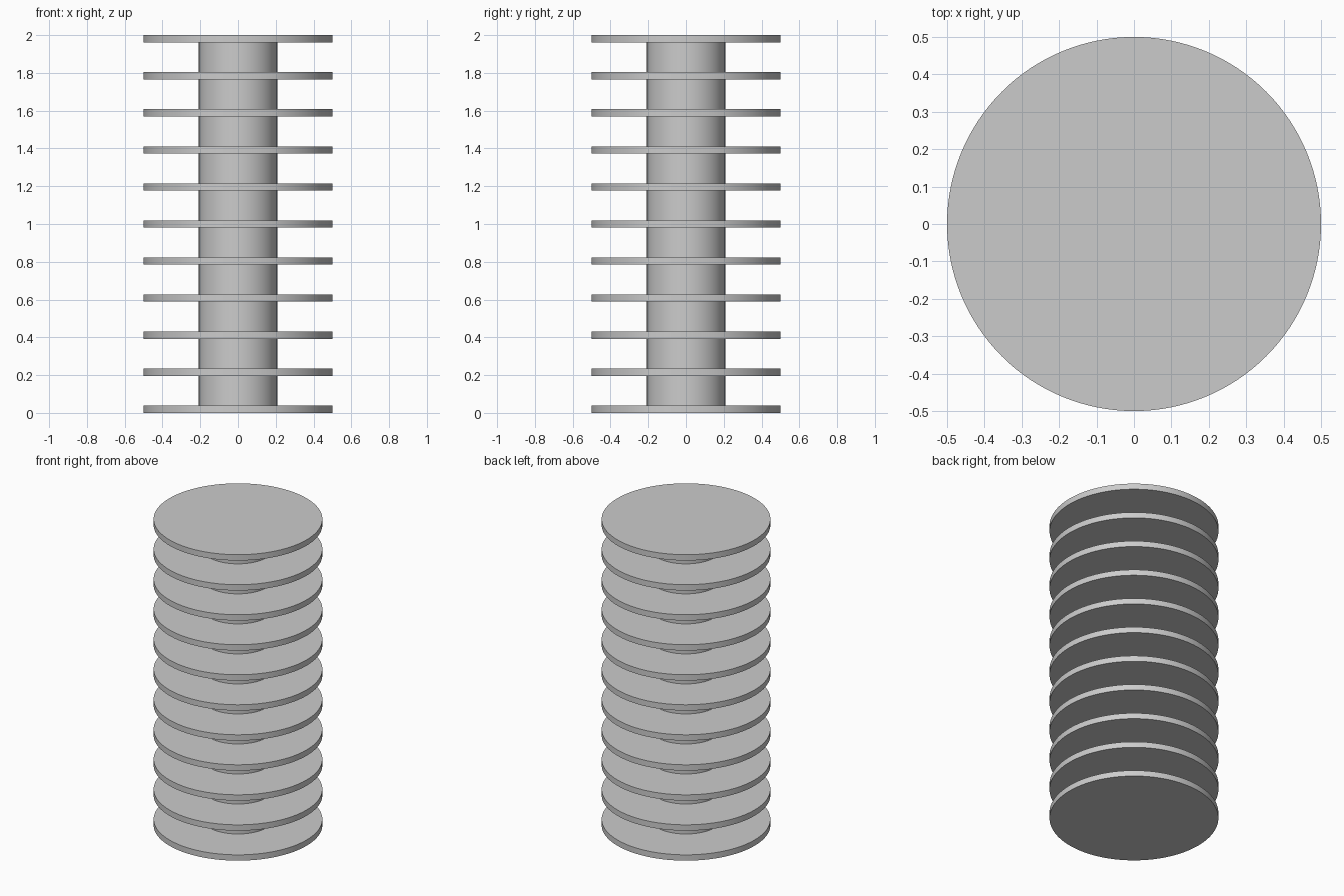
import bpy
import math

cube = bpy.data.objects.get("Cube")
if cube:
    bpy.data.objects.remove(cube, do_unlink=True)

HEIGHT = 2.0
DISC_COUNT = 11
DISC_RADIUS = 0.5
DISC_THICKNESS = 0.038
CORE_RADIUS = 0.208

# Single plain grey
grey = bpy.data.materials.new("light grey")
grey.use_nodes = True
colour = (0.6, 0.6, 0.6, 1)
grey.diffuse_color = colour
grey.node_tree.nodes["Principled BSDF"].inputs["Base Color"].default_value = colour


def cylinder(name, radius, bottom, depth):
    """Add a smooth-sided upright cylinder resting at the given height."""
    bpy.ops.mesh.primitive_cylinder_add(
        vertices=128, radius=radius, depth=depth, location=(0, 0, bottom + depth / 2))
    obj = bpy.context.object
    obj.name = name
    obj.data.materials.append(grey)
    bpy.ops.object.shade_smooth_by_angle(angle=math.radians(30))
    return obj


# Central column, ending inside the outer discs
cylinder("core_column", CORE_RADIUS, DISC_THICKNESS / 2, HEIGHT - DISC_THICKNESS)

# Evenly spaced discs from base to top
spacing = (HEIGHT - DISC_THICKNESS) / (DISC_COUNT - 1)
for i in range(DISC_COUNT):
    cylinder(f"disc_{i + 1}", DISC_RADIUS, i * spacing, DISC_THICKNESS)
